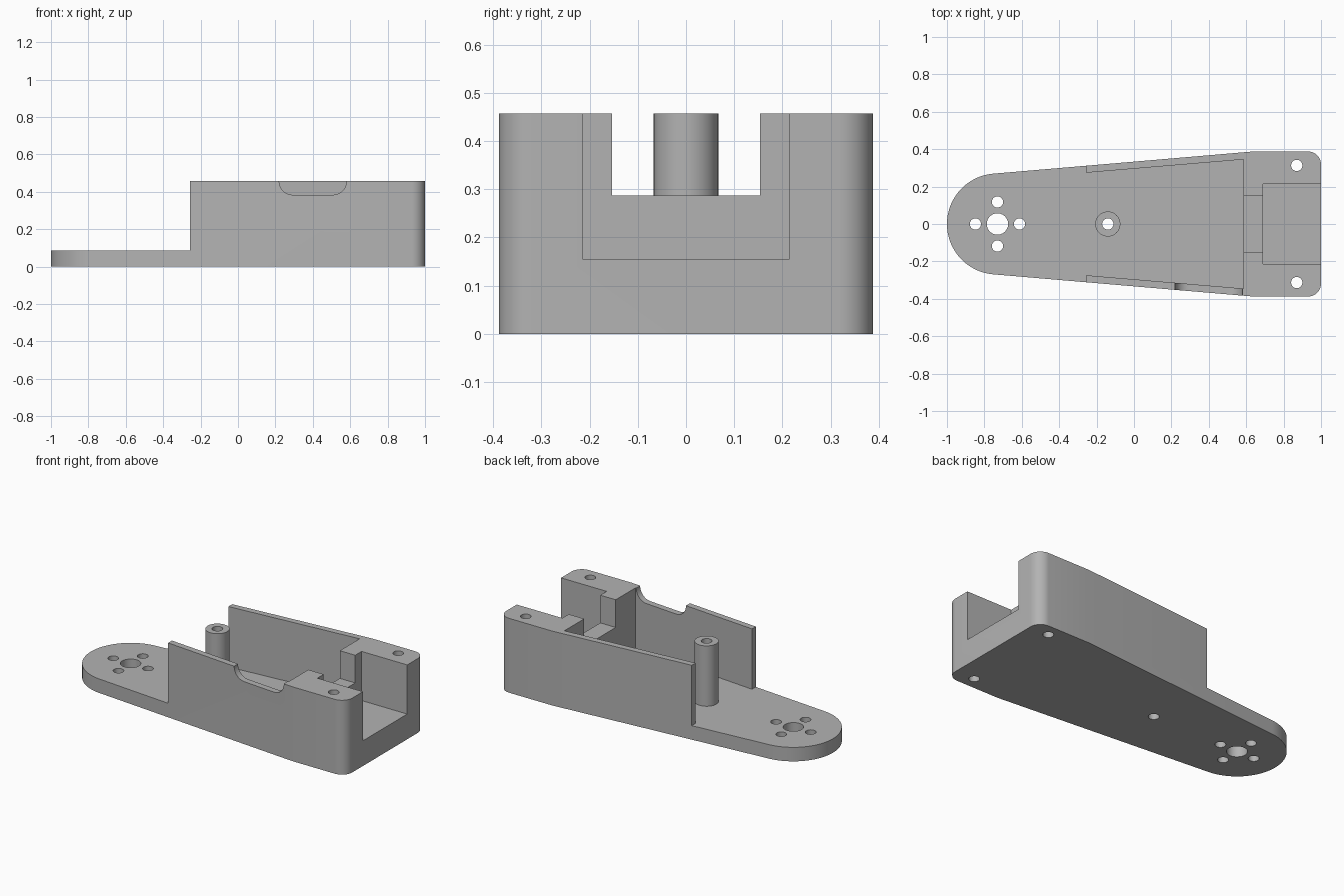
import bpy
import bmesh
from math import pi, sin, cos, radians

if "Cube" in bpy.data.objects:
    bpy.data.objects.remove(bpy.data.objects["Cube"], do_unlink=True)

TOP, FLOOR = 0.457, 0.086

grey = bpy.data.materials.new("plain grey")
grey.use_nodes = True
grey.diffuse_color = (0.45, 0.45, 0.45, 1)
grey.node_tree.nodes["Principled BSDF"].inputs["Base Color"].default_value = (0.45, 0.45, 0.45, 1)


def arc(cx, cy, r, start, end, n):
    """Points along an arc, angles in degrees."""
    steps = [radians(start + (end - start) * i / n) for i in range(n + 1)]
    return [(cx + r * cos(a), cy + r * sin(a)) for a in steps]


def prism(name, outline, low, high, along_y=False):
    """Extrude an outline along z, or an x-z outline along y."""
    bm = bmesh.new()
    place = (lambda u, v: (u, low, v)) if along_y else (lambda u, v: (u, v, low))
    face = bm.faces.new([bm.verts.new(place(u, v)) for u, v in outline])
    out = bmesh.ops.extrude_face_region(bm, geom=[face])
    verts = [g for g in out["geom"] if isinstance(g, bmesh.types.BMVert)]
    shift = (0, high - low, 0) if along_y else (0, 0, high - low)
    bmesh.ops.translate(bm, verts=verts, vec=shift)
    bmesh.ops.recalc_face_normals(bm, faces=bm.faces)
    mesh = bpy.data.meshes.new(name)
    bm.to_mesh(mesh)
    bm.free()
    mesh.materials.append(grey)
    obj = bpy.data.objects.new(name, mesh)
    bpy.context.collection.objects.link(obj)
    return obj


def disc(name, x, y, r, low, high):
    return prism(name, arc(x, y, r, 0, 360, 48)[:-1], low, high)


def box(name, x0, x1, half_y, low):
    return prism(name, [(x0, -half_y), (x1, -half_y), (x1, half_y), (x0, half_y)], low, 1)


def combine(target, tool, operation):
    """Apply a boolean and remove the helper."""
    tool.hide_render = True
    mod = target.modifiers.new("shape", 'BOOLEAN')
    mod.operation = operation
    mod.solver = 'EXACT'
    mod.object = tool
    bpy.context.view_layer.objects.active = target
    bpy.ops.object.modifier_apply(modifier=mod.name)
    bpy.data.objects.remove(tool, do_unlink=True)


# Tapered body with one round end and small rounded corners at the other
outline = arc(-0.73, 0, 0.27, 94.9, 265.1, 48)
outline += [(0.64, -0.388)]
outline += arc(0.93, -0.318, 0.07, -90, 0, 12)
outline += arc(0.93, 0.318, 0.07, 0, 90, 12)
outline += [(0.64, 0.388)]
body = prism("arm_housing", outline, 0, TOP)

# Open bay between the thin side walls, and the low round end
half = [(-1.2, 0.6), (-0.257, 0.6), (-0.257, 0.274), (0.585, 0.345)]
bay = half + [(x, -y) for x, y in reversed(half)]
combine(body, prism("bay_cutter", bay, FLOOR, 1), 'DIFFERENCE')

# Narrow notch and wider pocket in the end block
combine(body, box("notch_cutter", 0.5, 0.8, 0.153, 0.287), 'DIFFERENCE')
combine(body, box("pocket_cutter", 0.69, 1.2, 0.215, 0.155), 'DIFFERENCE')

# Rounded dip in the front wall
dip = [(0.22, 0.6), (0.22, TOP)] + arc(0.293, TOP, 0.073, 180, 270, 12)[1:]
dip += arc(0.507, TOP, 0.073, 270, 360, 12) + [(0.58, 0.6)]
combine(body, prism("dip_cutter", dip, -0.6, -0.2, along_y=True), 'DIFFERENCE')

# Screw post
combine(body, disc("post", -0.14, 0, 0.067, 0.04, TOP), 'UNION')

# Through holes: hub, four around it, post bore and block screws
holes = [(-0.73, 0, 0.057), (-0.14, 0, 0.03), (0.87, 0.313, 0.03), (0.87, -0.313, 0.03)]
holes += [(-0.73 + 0.118 * cos(k * pi / 2), 0.118 * sin(k * pi / 2), 0.03) for k in range(4)]
for x, y, r in holes:
    combine(body, disc("hole_cutter", x, y, r, -0.2, 1), 'DIFFERENCE')

bpy.ops.object.select_all(action='DESELECT')
body.select_set(True)
bpy.context.view_layer.objects.active = body
bpy.ops.object.shade_smooth_by_angle(angle=radians(30))
